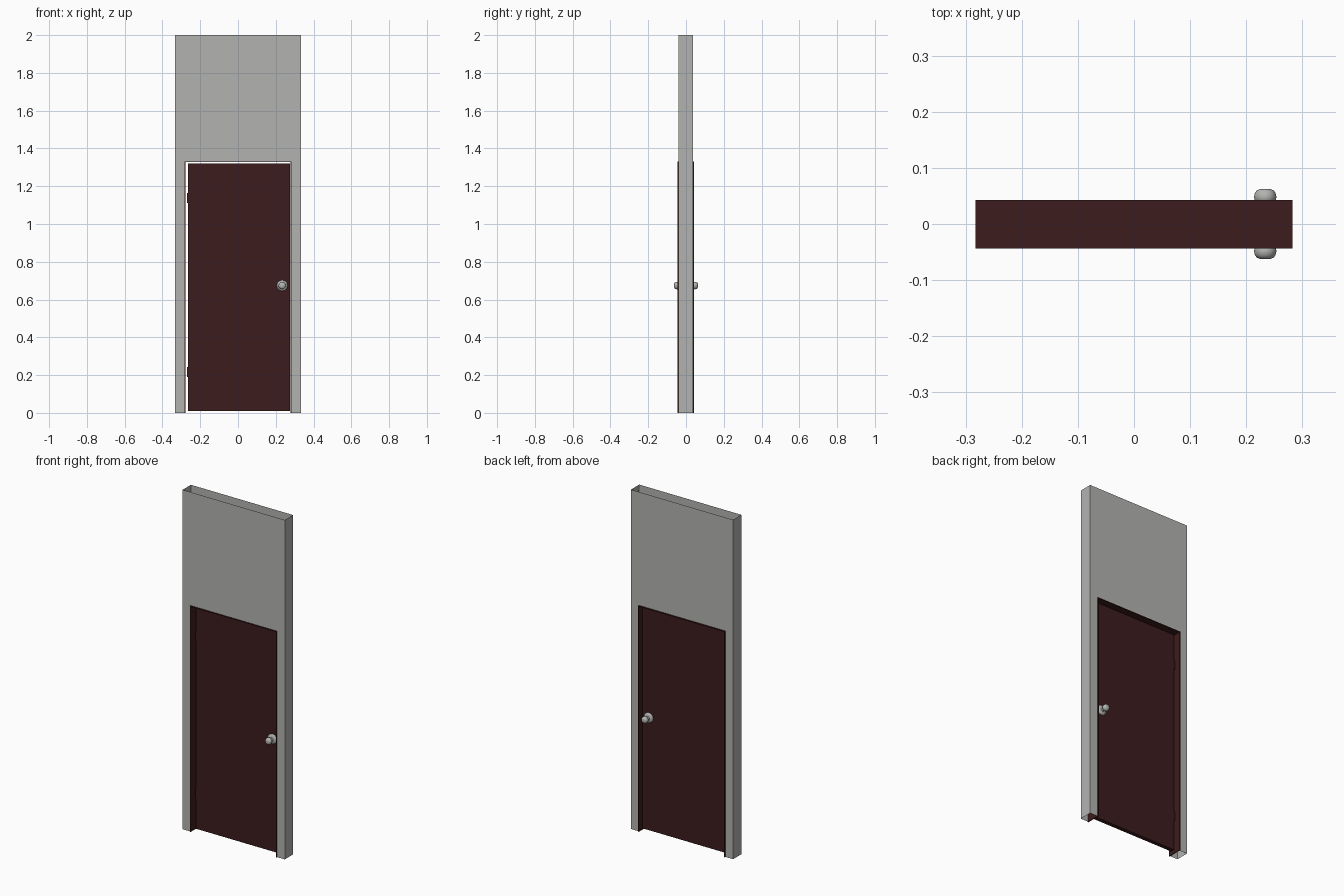
import bpy, bmesh, math

if "Cube" in bpy.data.objects:
    bpy.data.objects.remove(bpy.data.objects["Cube"])


def material(name, rgb):
    m = bpy.data.materials.new(name)
    m.diffuse_color = (*rgb, 1.0)
    m.use_nodes = True
    m.node_tree.nodes["Principled BSDF"].inputs["Base Color"].default_value = m.diffuse_color
    return m


WALL = material("wall_grey", (0.45, 0.45, 0.435))
WOOD = material("dark_red_wood", (0.048, 0.0115, 0.0122))
METAL = material("knob_metal", (0.45, 0.46, 0.44))


def make(name, bm, mat):
    mesh = bpy.data.meshes.new(name)
    bm.to_mesh(mesh)
    bm.free()
    mesh.materials.append(mat)
    ob = bpy.data.objects.new(name, mesh)
    bpy.context.collection.objects.link(ob)
    return ob


def box(name, x, y, z, mat):
    bm = bmesh.new()
    bmesh.ops.create_cube(bm, size=1)
    for v in bm.verts:
        v.co = [lo + (c + 0.5) * (hi - lo) for c, (lo, hi) in zip(v.co, (x, y, z))]
    return make(name, bm, mat)


W, H = 0.333, 2.0             # wall half width and height
FX, FZ = 0.283, 1.332         # frame outer half width and height
T = 0.005                     # frame thickness
Y0, Y1 = -0.040, 0.037        # wall faces

# Wall: hollow shell, open at top and bottom, with a doorway in both sheets
bm = bmesh.new()
outline = [(-W, 0), (-FX, 0), (-FX, FZ), (FX, FZ), (FX, 0), (W, 0), (W, H), (-W, H)]
front = [bm.verts.new((x, Y0, z)) for x, z in outline]
back = [bm.verts.new((x, Y1, z)) for x, z in outline]
for ids in ((0, 1, 2, 7), (2, 3, 6, 7), (3, 4, 5, 6)):
    bm.faces.new([front[i] for i in ids])
    bm.faces.new([back[i] for i in reversed(ids)])
bm.faces.new((front[5], back[5], back[6], front[6]))
bm.faces.new((back[0], front[0], front[7], back[7]))
make("wall", bm, WALL)

# Door frame: two thin jambs and a head, a little deeper than the wall
FY = (-0.044, 0.043)
box("left_jamb", (-FX, -FX + T), FY, (0, FZ - T), WOOD)
box("right_jamb", (FX - T, FX), FY, (0, FZ - T), WOOD)
box("frame_head", (-FX, FX), FY, (FZ - T, FZ), WOOD)

# Door leaf and its two hinges
box("door", (-0.265, 0.274), (-0.012, 0.012), (0.010, 1.320), WOOD)
for label, z in (("lower", 0.216), ("upper", 1.138)):
    box(label + "_hinge", (-0.271, -0.264), (-0.010, 0.014), (z - 0.026, z + 0.026), WOOD)

# Knobs: rosette, neck and rounded grip turned around the y axis
PROFILE = [(0.029, 0.010), (0.029, 0.016), (0.025, 0.020), (0.011, 0.022),
           (0.010, 0.034), (0.015, 0.037), (0.0185, 0.042), (0.020, 0.048),
           (0.0185, 0.055), (0.015, 0.060), (0.009, 0.0625)]
SIDES = 12
for label, s in (("front", -1), ("back", 1)):
    bm = bmesh.new()
    rings = []
    for r, y in PROFILE:
        angles = [2 * math.pi * i / SIDES for i in range(SIDES)]
        rings.append([bm.verts.new((0.234 + r * math.cos(a), s * y, 0.674 + r * math.sin(a)))
                      for a in angles])
    for a, b in zip(rings, rings[1:]):
        for i in range(SIDES):
            j = (i + 1) % SIDES
            bm.faces.new((a[i], a[j], b[j], b[i]))
    bm.faces.new(rings[0])
    bm.faces.new(rings[-1])
    bmesh.ops.recalc_face_normals(bm, faces=bm.faces[:])
    knob = make(label + "_knob", bm, METAL)
    bpy.ops.object.select_all(action="DESELECT")
    bpy.context.view_layer.objects.active = knob
    knob.select_set(True)
    bpy.ops.object.shade_smooth_by_angle(angle=math.radians(45))
